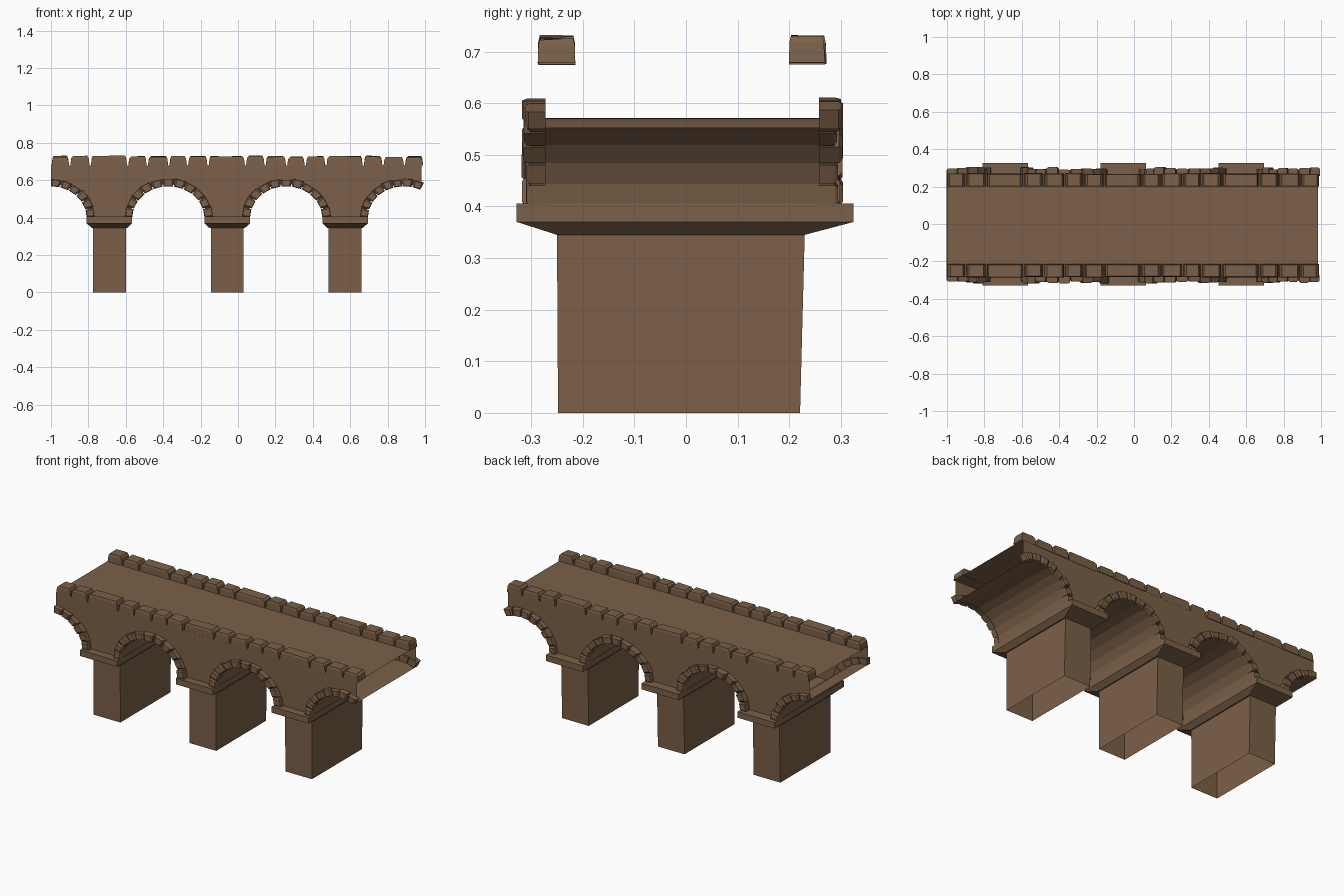
import bpy, bmesh, math, random

if "Cube" in bpy.data.objects:
    bpy.data.objects.remove(bpy.data.objects["Cube"])
random.seed(4)

stone = bpy.data.materials.new("brown_stone")
stone.diffuse_color = (0.20, 0.118, 0.066, 1)
stone.use_nodes = True
stone.node_tree.nodes["Principled BSDF"].inputs["Base Color"].default_value = stone.diffuse_color

STEP = 0.63                      # spacing of piers and arches
PIERS = [-0.6875 + STEP * i for i in range(3)]
ARCHES = [-1.0025 + STEP * i for i in range(4)]
X0, X1, YC = -1.0, 0.985, -0.0075
SPRING, DECK = 0.40, 0.68
A_IN, B_IN, A_OUT, B_OUT = 0.193, 0.168, 0.235, 0.207
N = 11                           # stones per arch


def finish(name, bm, recalc=True):
    if recalc:
        bmesh.ops.recalc_face_normals(bm, faces=bm.faces)
    me = bpy.data.meshes.new(name)
    bm.to_mesh(me)
    bm.free()
    me.materials.append(stone)
    ob = bpy.data.objects.new(name, me)
    bpy.context.collection.objects.link(ob)
    return ob


def hexa(bm, low, high, bottom=True, top=True):
    """Six-sided block from two four-point rings."""
    a = [bm.verts.new(p) for p in low]
    b = [bm.verts.new(p) for p in high]
    for i in range(4):
        j = (i + 1) % 4
        bm.faces.new((a[i], a[j], b[j], b[i]))
    if bottom:
        bm.faces.new(a[::-1])
    if top:
        bm.faces.new(b)


def rect(x0, x1, y0, y1, z):
    return [(x0, y0, z), (x1, y0, z), (x1, y1, z), (x0, y1, z)]


def arch_pt(c, t, a, b):
    return c - a * math.cos(t), SPRING + b * math.sin(t)


# Piers: hollow shafts with flared cap slabs
for x in PIERS:
    bm = bmesh.new()
    hexa(bm, rect(x - .0875, x + .0875, -.248, .221, 0),
         rect(x - .0875, x + .0875, -.25, .23, .346), bottom=False)
    finish("pier", bm)
    bm = bmesh.new()
    hexa(bm, rect(x - .095, x + .095, -.25, .23, .345),
         rect(x - .122, x + .122, -.328, .325, .37), top=False)
    hexa(bm, rect(x - .122, x + .122, -.328, .325, .37),
         rect(x - .122, x + .122, -.328, .325, .406), bottom=False)
    bmesh.ops.remove_doubles(bm, verts=bm.verts, dist=1e-4)
    finish("pier_cap", bm)

# Arch ranges, cut off at the ends of the bridge
HALF = math.pi / 2
RANGES = [(HALF, math.pi, 6), (0, math.pi, N), (0, math.pi, N), (0, 2.05, 8)]

# Vaults: open sheets under each arch
for c, (t0, t1, n) in zip(ARCHES, RANGES):
    bm = bmesh.new()
    prev = None
    for i in range(n + 1):
        x, z = arch_pt(c, t0 + (t1 - t0) * i / n, A_IN + .003, B_IN + .003)
        cur = [bm.verts.new((x, YC + s * .295, z)) for s in (-1, 1)]
        if prev:
            bm.faces.new((prev[0], prev[1], cur[1], cur[0]))
        prev = cur
    finish("vault", bm)

# Spandrel walls: thin sheets between the arch tops and the deck
for s in (-1, 1):
    bm = bmesh.new()
    y = YC + s * .275
    pts = []
    for c, (t0, t1, n) in zip(ARCHES, RANGES):
        pts += [arch_pt(c, t0 + (t1 - t0) * i / n, A_IN + .012, B_IN + .012)
                for i in range(n + 1)]
    pts = sorted((min(max(x, X0), X1), z) for x, z in pts)
    for (xa, za), (xb, zb) in zip(pts, pts[1:]):
        if xb - xa > 1e-4:
            quad = [(xa, y, za), (xb, y, zb), (xb, y, DECK), (xa, y, DECK)]
            bm.faces.new([bm.verts.new(p) for p in (quad if s < 0 else quad[::-1])])
    bmesh.ops.remove_doubles(bm, verts=bm.verts, dist=1e-4)
    finish("spandrel_wall", bm, False)

# Arch stones: uneven wedges standing proud of the walls
for s in (-1, 1):
    for c, (t0, t1, n) in zip(ARCHES, RANGES):
        bm = bmesh.new()
        for i in range(n):
            dt = (t1 - t0) / n
            ta, tb = t0 + dt * i + .012, t0 + dt * (i + 1) - .012
            r = random.uniform(-.004, .004)
            yf = YC + s * (.304 + random.uniform(-.005, .008))
            yb = YC + s * .265
            def ring(y, k):
                p = [arch_pt(c, ta + k, A_IN + k * .06, B_IN + k * .06),
                     arch_pt(c, tb - k, A_IN + k * .06, B_IN + k * .06),
                     arch_pt(c, tb - k, A_OUT + r - k * .06, B_OUT + r - k * .06),
                     arch_pt(c, ta + k, A_OUT + r - k * .06, B_OUT + r - k * .06)]
                return [(x, y, z) for x, z in p]
            hexa(bm, ring(yb, 0), ring(yf - s * .006, 0), top=False)
            hexa(bm, ring(yf - s * .006, 0), ring(yf, .04), bottom=False)
        bmesh.ops.remove_doubles(bm, verts=bm.verts, dist=1e-5)
        finish("arch_stones", bm)

# Deck: one thin sheet
bm = bmesh.new()
bm.faces.new([bm.verts.new(p) for p in rect(X0, X1, YC - .275, YC + .275, DECK)])
finish("deck", bm, False)

# Parapet stones: five uneven blocks repeated along each side
CUTS = [0, .10, .21, .41, .515]
edges = [X0 + STEP * k + c for k in range(4) for c in CUTS]
edges = [e for e in edges if e < .95] + [.993]
for s in (-1, 1):
    bm = bmesh.new()
    for xa, xb in zip(edges, edges[1:]):
        j = lambda k: random.uniform(-k, k)
        ya, yb = sorted((YC + s * .207, YC + s * (.277 + j(.003))))
        zt = .727 + j(.004)
        hexa(bm, rect(xa + .003, xb - .003, ya, yb, DECK - .003 + j(.003)),
             rect(xa + .008, xb - .008, ya + .001, yb - .001, zt - .012), top=False)
        top = rect(xa + .017 + j(.004), xb - .017 + j(.004), ya + .004, yb - .004, zt)
        hexa(bm, rect(xa + .008, xb - .008, ya + .001, yb - .001, zt - .012),
             [(x, y, z + j(.002)) for x, y, z in top], bottom=False)
    bmesh.ops.remove_doubles(bm, verts=bm.verts, dist=1e-5)
    finish("parapet_stones", bm)
